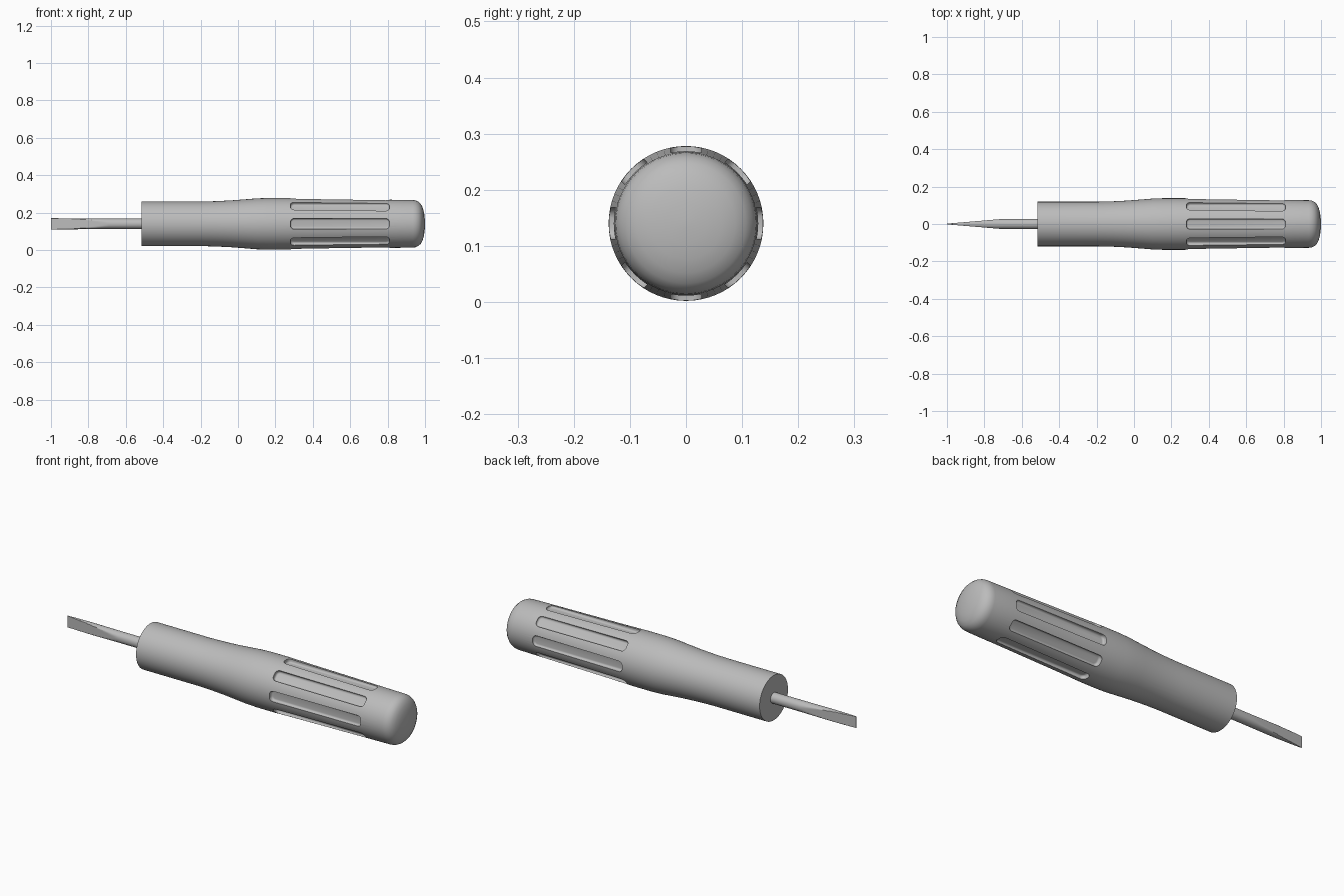
import bpy, bmesh, math
from mathutils import Matrix, Vector

AXIS_Z = 0.14

cube = bpy.data.objects.get("Cube")
if cube:
    bpy.data.objects.remove(cube, do_unlink=True)

grey = bpy.data.materials.new("plain grey")
grey.use_nodes = True
grey.diffuse_color = (0.5, 0.5, 0.5, 1)
grey.node_tree.nodes["Principled BSDF"].inputs["Base Color"].default_value = (0.5, 0.5, 0.5, 1)


def add_object(name, bm):
    bmesh.ops.recalc_face_normals(bm, faces=bm.faces)
    mesh = bpy.data.meshes.new(name)
    bm.to_mesh(mesh)
    bm.free()
    mesh.materials.append(grey)
    obj = bpy.data.objects.new(name, mesh)
    bpy.context.collection.objects.link(obj)
    return obj


def loft(name, rings):
    """Skin a list of equal-sized point rings and cap both ends."""
    bm = bmesh.new()
    loops = [[bm.verts.new(p) for p in ring] for ring in rings]
    n = len(loops[0])
    for a, b in zip(loops, loops[1:]):
        for i in range(n):
            j = (i + 1) % n
            bm.faces.new((a[i], a[j], b[j], b[i]))
    bm.faces.new(loops[0])
    bm.faces.new(loops[-1])
    return add_object(name, bm)


def ring(x, radius, half_thickness=1.0, count=64):
    points = []
    for i in range(count):
        a = math.tau * i / count
        y = max(-half_thickness, min(half_thickness, radius * math.cos(a)))
        points.append((x, y, AXIS_Z + radius * math.sin(a)))
    return points


def smooth(obj, degrees):
    bpy.ops.object.select_all(action="DESELECT")
    bpy.context.view_layer.objects.active = obj
    obj.select_set(True)
    bpy.ops.object.shade_smooth_by_angle(angle=math.radians(degrees))


# Handle: slim neck, swelling to the grip, with a rounded butt
profile = [(-0.515, 0.119), (-0.2, 0.119), (-0.12, 0.121), (-0.04, 0.125),
           (0.04, 0.131), (0.1, 0.136), (0.16, 0.138), (0.26, 0.138),
           (0.4, 0.135), (0.6, 0.132), (0.8, 0.129), (0.935, 0.127),
           (0.95, 0.125), (0.965, 0.118), (0.977, 0.107), (0.987, 0.088),
           (0.994, 0.064), (0.998, 0.036), (1.0, 0.008)]
handle = loft("handle", [ring(x, r) for x, r in profile])

# Grip slots: eight rounded pockets around the handle
bm = bmesh.new()
for k in range(8):
    slot = bmesh.new()
    bmesh.ops.create_cube(slot, size=1, matrix=Matrix.Diagonal((0.53, 0.056, 0.06, 1)))
    ends = [e for e in slot.edges if abs(e.verts[0].co.z - e.verts[1].co.z) > 0.01]
    bmesh.ops.bevel(slot, geom=ends, offset=0.02, segments=5, profile=0.5, affect="EDGES")
    floor = [e for e in slot.edges if all(v.co.z < -0.02 for v in e.verts)]
    bmesh.ops.bevel(slot, geom=floor, offset=0.01, segments=4, profile=0.5, affect="EDGES")
    turn = Matrix.Rotation(k * math.tau / 8, 4, "X")
    place = Matrix.Translation((0.545, 0, AXIS_Z)) @ turn @ Matrix.Translation((0, 0, 0.146))
    slot.transform(place)
    part = bpy.data.meshes.new("slot")
    slot.to_mesh(part)
    slot.free()
    bm.from_mesh(part)
    bpy.data.meshes.remove(part)
cutter = add_object("slot_cutter", bm)
cutter.hide_render = True

cut = handle.modifiers.new("slots", "BOOLEAN")
cut.object = cutter
cut.operation = "DIFFERENCE"
cut.solver = "EXACT"
bpy.context.view_layer.objects.active = handle
bpy.ops.object.modifier_apply(modifier=cut.name)
bpy.data.objects.remove(cutter, do_unlink=True)
smooth(handle, 35)

# Shaft: round rod ground down to a flat, slightly flared blade
rings = [ring(-0.5, 0.028, count=48), ring(-0.69, 0.028, count=48)]
steps = 10
for i in range(1, steps + 1):
    t = i / steps
    rings.append(ring(-0.69 - 0.31 * t, 0.028 + 0.002 * t, 0.028 * (1 - t) + 0.002 * t, 48))
shaft = loft("shaft_and_blade", rings)
smooth(shaft, 25)
